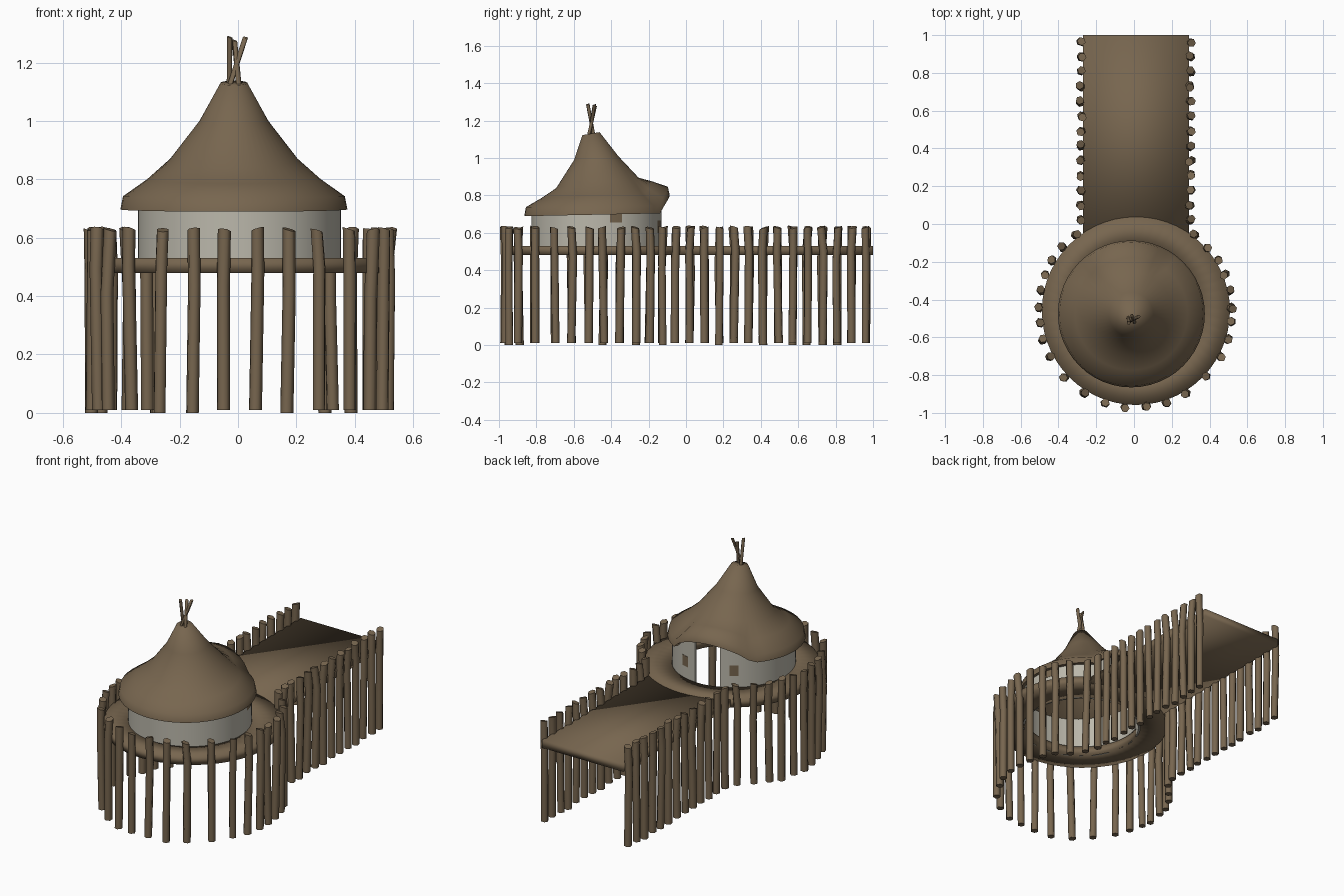
import bpy, bmesh, math, random
from mathutils import Vector

if "Cube" in bpy.data.objects:
    bpy.data.objects.remove(bpy.data.objects["Cube"])

random.seed(4)


def material(name, rgb):
    m = bpy.data.materials.new(name)
    m.diffuse_color = (*rgb, 1)
    m.use_nodes = True
    m.node_tree.nodes["Principled BSDF"].inputs["Base Color"].default_value = m.diffuse_color
    return m


WOOD = material("brown_wood", (0.185, 0.132, 0.078))
PLASTER = material("pale_plaster", (0.50, 0.48, 0.41))
DOOR = 99  # direction of the doorway in degrees


def hood(deg):
    """How far the eave is raised above the doorway, from 0 to 1."""
    d = abs(deg % 360 - DOOR) / 38
    return math.cos(d * math.pi / 2) ** 0.7 if d < 1 else 0


def finish(name, bm, mat, angle=35):
    bmesh.ops.recalc_face_normals(bm, faces=bm.faces)
    me = bpy.data.meshes.new(name)
    bm.to_mesh(me)
    bm.free()
    me.materials.append(mat)
    ob = bpy.data.objects.new(name, me)
    bpy.context.collection.objects.link(ob)
    bpy.ops.object.select_all(action='DESELECT')
    ob.select_set(True)
    bpy.context.view_layer.objects.active = ob
    bpy.ops.object.shade_smooth_by_angle(angle=math.radians(angle))
    return ob


def bridge(bm, a, b, closed=True):
    n = len(a)
    for i in range(n if closed else n - 1):
        j = (i + 1) % n
        bm.faces.new((a[i], a[j], b[j], b[i]))


def arc_wall(name, centre, r0, r1, z0, z1, a0, a1, mat, steps=48, rise=0.0, angle=35):
    """Curved slab with a rectangular section; a full turn makes a ring."""
    full = abs(a1 - a0) >= 360
    bm = bmesh.new()
    rings = []
    for r, z, up in ((r0, z0, 0), (r1, z0, 0), (r1, z1, rise), (r0, z1, rise)):
        ring = []
        for i in range(steps if full else steps + 1):
            deg = a0 + (a1 - a0) * i / steps
            t = math.radians(deg)
            ring.append(bm.verts.new((centre[0] + r * math.cos(t), centre[1] + r * math.sin(t),
                                      z + up * hood(deg))))
        rings.append(ring)
    for k in range(4):
        bridge(bm, rings[k], rings[(k + 1) % 4], full)
    if not full:
        bm.faces.new([r[0] for r in rings])
        bm.faces.new([r[-1] for r in rings])
    return finish(name, bm, mat, angle)


def stick(name, points, radius, sides=6, slant=0.0):
    """Faceted, roughly cut log through a few points."""
    bm = bmesh.new()
    turn = random.uniform(0, 6.28)
    lean = random.uniform(0, 6.28)
    rings = []
    for k, p in enumerate(points):
        ring = []
        for i in range(sides):
            t = turn + 2 * math.pi * i / sides
            dz = slant * math.cos(t - lean) if k == len(points) - 1 else 0
            ring.append(bm.verts.new(Vector(p) + Vector((radius * math.cos(t), radius * math.sin(t), dz))))
        rings.append(ring)
    for a, b in zip(rings, rings[1:]):
        bridge(bm, a, b)
    bm.faces.new(rings[0])
    bm.faces.new(rings[-1])
    return finish(name, bm, WOOD, 62)


def post(name, x, y):
    j = lambda s: random.uniform(-s, s)
    base = random.choice((0.01, 0.01, 0.01, 0.0))
    bend = (x + j(0.008), y + j(0.008))
    stick(name, [(x + j(0.005), y + j(0.005), base),
                 (*bend, 0.45 + j(0.06)),
                 (x + j(0.008), y + j(0.008), 0.628 + j(0.004))], 0.0225, slant=0.007)


# Round platform (open in the middle) and walkway
arc_wall("platform_ring", (0.01, -0.46), 0.335, 0.498, 0.48, 0.53, 0, 360, WOOD, 56, angle=180)
bm = bmesh.new()
bmesh.ops.create_cube(bm, size=1)
for v in bm.verts:
    v.co = (0.01 + v.co.x * 0.56, 0.45 + v.co.y * 1.1, 0.505 + v.co.z * 0.048)
finish("walkway", bm, WOOD, 180)

# Posts along the walkway
for i in range(13):
    y = 0.022 + 0.0785 * i
    post("walkway_post_left", -0.28, y)
    post("walkway_post_right", 0.298, y)

# Posts around the platform, mirrored from the front outwards
for a in (6.5, 18.5, 32, 47, 62, 73, 83, 92, 102, 112, 121, 131, 142):
    t = math.radians(a)
    for s in (-1, 1):
        post("platform_post", 0.006 + s * 0.51 * math.sin(t), -0.46 - 0.512 * math.cos(t))

# Hut wall with a narrow doorway toward the walkway, plus bare patches
HUT = (0.005, -0.478)
arc_wall("hut_wall", HUT, 0.337, 0.348, 0.48, 0.732, DOOR + 13, DOOR + 347, PLASTER, 72, rise=0.085)
arc_wall("wall_patch", HUT, 0.3355, 0.3495, 0.655, 0.73, 12, 23, WOOD, 4)
for s in (-26, 26):
    arc_wall("door_patch", HUT, 0.3355, 0.3495, 0.60, 0.665, DOOR + s - 4, DOOR + s + 4, WOOD, 4)

# Roof: outer rings from eave to tip, then the underside back down
# (radius, height, centre y, lift above the door, tilt)
PROFILE = [(0.389, 0.697, -0.476, 0.10, 0.008), (0.380, 0.742, -0.476, 0.10, 0.005),
           (0.298, 0.800, -0.476, 0.06, 0.015), (0.220, 0.867, -0.474, 0.0, 0.028),
           (0.118, 1.0, -0.480, 0.0, 0.01), (0.046, 1.130, -0.508, 0.0, 0.008)]
INNER = [(0.03, 1.10, -0.505, 0.0, 0.0), (0.10, 0.98, -0.480, 0.0, 0.01),
         (0.20, 0.845, -0.474, 0.0, 0.028), (0.285, 0.777, -0.476, 0.06, 0.015),
         (0.366, 0.70, -0.476, 0.10, 0.005)]
N = 48
bm = bmesh.new()
rings = []
for r, z, cy, lift, tilt in PROFILE + INNER:
    ring = []
    for i in range(N):
        t = 2 * math.pi * i / N
        ring.append(bm.verts.new((-0.014 + r * math.cos(t), cy + r * math.sin(t),
                                  z + lift * hood(math.degrees(t)) + tilt * math.sin(t))))
    rings.append(ring)
for k in range(len(rings)):
    if k != len(PROFILE) - 1:
        bridge(bm, rings[k], rings[(k + 1) % len(rings)])
bm.faces.new(rings[len(PROFILE) - 1])
bm.faces.new(rings[len(PROFILE)])
finish("roof", bm, WOOD, 75)

# Crossed poles at the roof tip
for a, b in (((-0.035, -0.52, 1.10), (0.025, -0.49, 1.285)),
             ((-0.03, -0.49, 1.10), (-0.028, -0.525, 1.287)),
             ((0.005, -0.525, 1.10), (-0.012, -0.485, 1.275))):
    mid = (Vector(a) + Vector(b)) / 2
    stick("roof_pole", [a, mid, b], 0.0095, slant=0.004)
